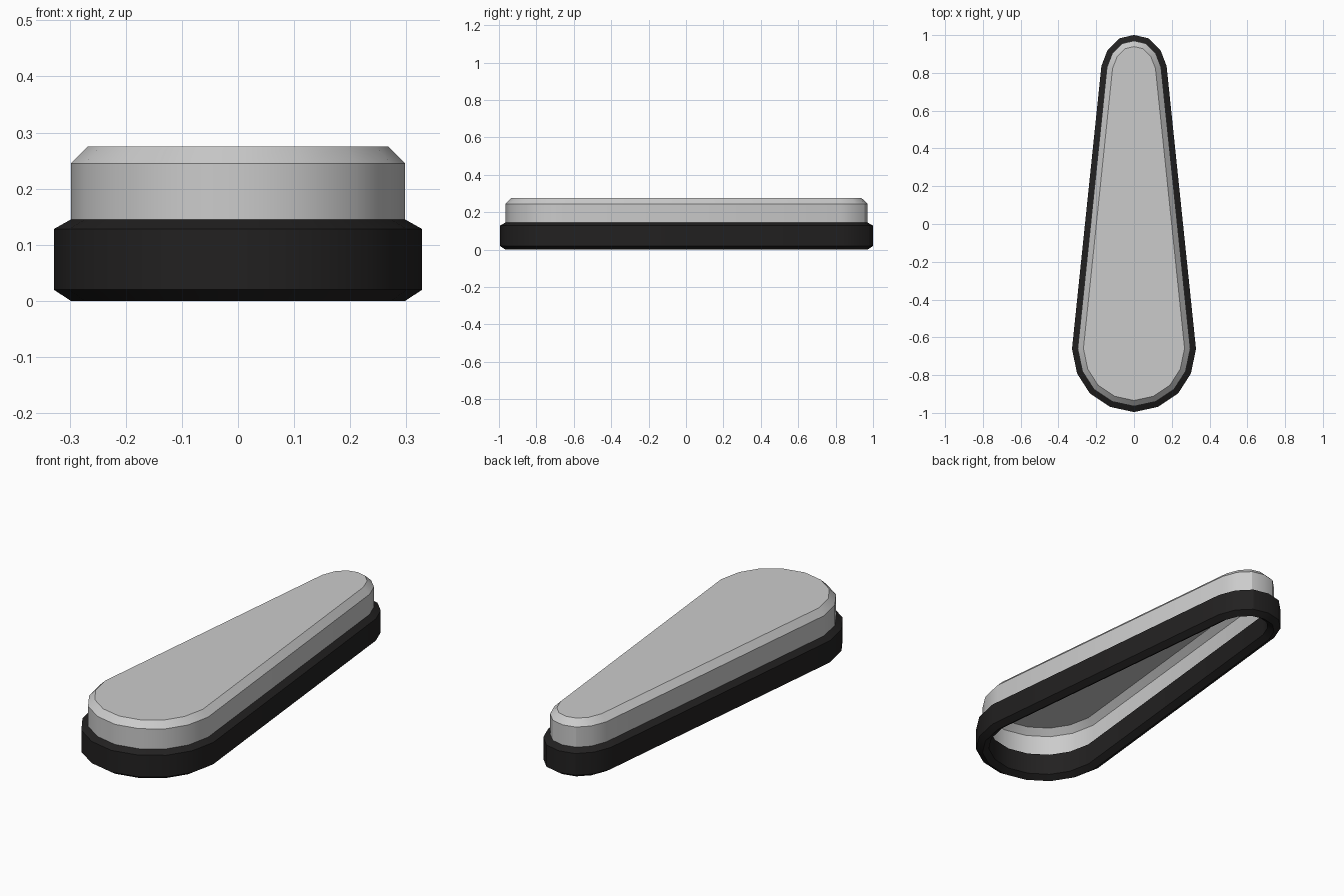
import bpy
from mathutils import Vector

if "Cube" in bpy.data.objects:
    bpy.data.objects.remove(bpy.data.objects["Cube"])

# Right half of the teardrop outline, front tip to back tip
HALF = [(0, -0.965), (0.115, -0.94), (0.212, -0.875), (0.273, -0.78), (0.298, -0.66),
        (0.143, 0.83), (0.114, 0.905), (0.064, 0.955), (0, 0.97)]
OUTLINE = [Vector(p) for p in HALF] + [Vector((-x, y)) for x, y in HALF[-2:0:-1]]


def offset(points, d):
    """Mitred offset of the closed outline, positive is outward."""
    result = []
    n = len(points)
    for i, p in enumerate(points):
        a = (p - points[i - 1]).normalized()
        b = (points[(i + 1) % n] - p).normalized()
        na, nb = Vector((a.y, -a.x)), Vector((b.y, -b.x))
        result.append(p + (na + nb) * d / (1 + na.dot(nb)))
    return result


def loft(name, profile, closed):
    """Sweep an (offset, z) profile round the outline; open profiles get a top face."""
    n = len(OUTLINE)
    verts = [(p.x, p.y, z) for d, z in profile for p in offset(OUTLINE, d)]
    rows = len(profile)
    faces = []
    for r in range(rows if closed else rows - 1):
        s = (r + 1) % rows
        for i in range(n):
            j = (i + 1) % n
            faces.append((r * n + i, r * n + j, s * n + j, s * n + i))
    if not closed:
        faces.append(tuple(range((rows - 1) * n, rows * n)))
    mesh = bpy.data.meshes.new(name)
    mesh.from_pydata(verts, [], faces)
    mesh.update()
    obj = bpy.data.objects.new(name, mesh)
    bpy.context.collection.objects.link(obj)
    bpy.ops.object.select_all(action='DESELECT')
    bpy.context.view_layer.objects.active = obj
    obj.select_set(True)
    bpy.ops.object.shade_smooth_by_angle(angle=0.49)
    return obj


# Black surrounding rim, a hexagonal section bevelled above and below
rim = loft("rim", [(0, 0), (0.03, 0.02), (0.03, 0.128),
                   (0, 0.145), (-0.03, 0.128), (-0.03, 0.02)], True)
black = bpy.data.materials.new("black_rubber")
black.diffuse_color = (0.016, 0.015, 0.015, 1)
black.use_nodes = True
black.node_tree.nodes["Principled BSDF"].inputs["Base Color"].default_value = black.diffuse_color
rim.data.materials.append(black)

# Grey raised cover, hollow beneath, with a chamfered top edge
loft("cover", [(0, 0.145), (0, 0.245), (-0.03, 0.275)], False)
